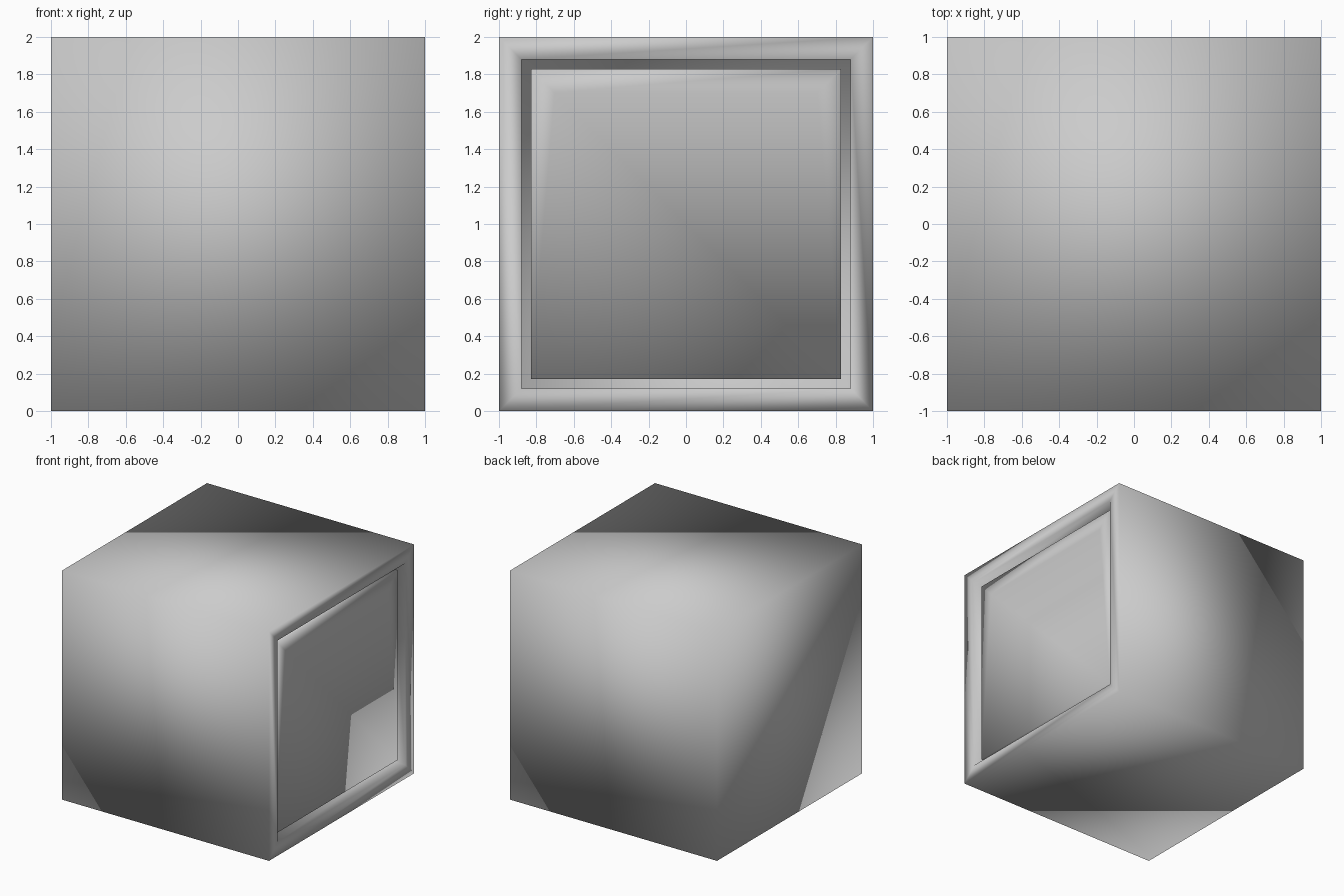
import bpy, bmesh
from mathutils import Vector

if "Cube" in bpy.data.objects:
    bpy.data.objects.remove(bpy.data.objects["Cube"])


def cube_mesh(size, centre):
    bm = bmesh.new()
    bmesh.ops.create_cube(bm, size=1)
    for v in bm.verts:
        v.co = Vector(a * b for a, b in zip(v.co, size)) + Vector(centre)
    bm.normal_update()
    return bm


def right_face(bm):
    return max(bm.faces, key=lambda f: f.normal.x)


def finish(bm, name):
    mesh = bpy.data.meshes.new(name)
    bm.normal_update()
    bm.to_mesh(mesh)
    bm.free()
    mesh.shade_smooth()
    obj = bpy.data.objects.new(name, mesh)
    bpy.context.collection.objects.link(obj)
    return obj


RIM = 0.17      # width of the frame around the opening
RECESS = 0.04   # panel sits this far behind the frame
POCKET = 0.12   # depth of the pocket holding the panel

# cube body with a framed pocket in its right side
bm = cube_mesh((2, 2, 2), (0, 0, 1))
face = right_face(bm)
bmesh.ops.inset_region(bm, faces=[face], thickness=RIM)
floor = bmesh.ops.extrude_face_region(bm, geom=[face])
bmesh.ops.translate(bm, vec=(-POCKET, 0, 0),
                    verts=[v for v in floor["geom"] if isinstance(v, bmesh.types.BMVert)])
if face.is_valid:
    bmesh.ops.delete(bm, geom=[face], context="FACES_ONLY")
bmesh.ops.recalc_face_normals(bm, faces=bm.faces[:])
finish(bm, "cube_body")

# panel filling the pocket, with a flat border on the top and both sides
side = 2 - 2 * RIM
thick = POCKET - RECESS
bm = cube_mesh((thick, side, side), (1 - RECESS - thick / 2, 0, 1))
face = right_face(bm)
bmesh.ops.inset_region(bm, faces=[face], thickness=0.18)
for v in face.verts:
    if v.co.z < 1:
        v.co.y = side / 2 if v.co.y > 0 else -side / 2
        v.co.z = RIM
bmesh.ops.remove_doubles(bm, verts=bm.verts[:], dist=0.001)
finish(bm, "side_panel")
